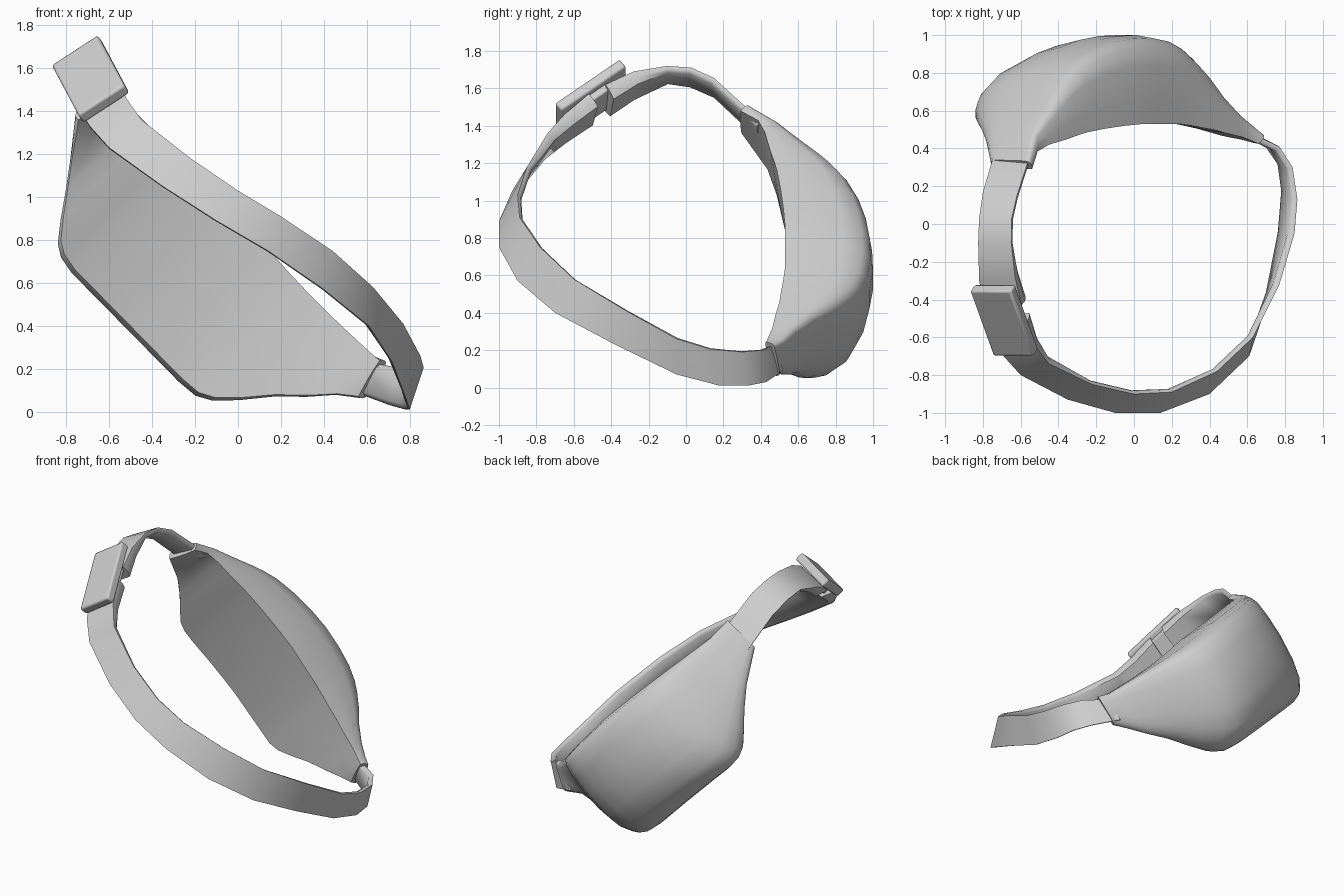
import bpy, bmesh, math
from mathutils import Vector

if "Cube" in bpy.data.objects:
    bpy.data.objects.remove(bpy.data.objects["Cube"])

fabric = bpy.data.materials.new("grey_fabric")
fabric.diffuse_color = (0.62, 0.62, 0.62, 1)
fabric.use_nodes = True
fabric.node_tree.nodes["Principled BSDF"].inputs["Base Color"].default_value = fabric.diffuse_color


def add_object(name, bm, angle=35, bevel=0):
    bmesh.ops.recalc_face_normals(bm, faces=bm.faces)
    mesh = bpy.data.meshes.new(name)
    bm.to_mesh(mesh)
    bm.free()
    ob = bpy.data.objects.new(name, mesh)
    bpy.context.collection.objects.link(ob)
    mesh.materials.append(fabric)
    bpy.ops.object.select_all(action='DESELECT')
    ob.select_set(True)
    bpy.context.view_layer.objects.active = ob
    bpy.ops.object.shade_smooth_by_angle(angle=math.radians(angle))
    if bevel:
        m = ob.modifiers.new("rounded_edges", 'BEVEL')
        m.width, m.segments = bevel, 2
    return ob


def loft(name, rings, **kw):
    """Skin closed rings of equal length and cap both ends."""
    bm = bmesh.new()
    vs = [[bm.verts.new(p) for p in r] for r in rings]
    n = len(rings[0])
    for a, b in zip(vs, vs[1:]):
        for i in range(n):
            bm.faces.new((a[i], a[(i + 1) % n], b[(i + 1) % n], b[i]))
    bm.faces.new(vs[0])
    bm.faces.new(vs[-1])
    return add_object(name, bm, **kw)


# Strap: upper and lower edge of the outer face around the loop
STRAP = [
    ((-.53, .40, 1.42), (-.72, .42, 1.31)), ((-.565, .32, 1.50), (-.75, .34, 1.40)),
    ((-.62, .15, 1.655), (-.80, .17, 1.56)), ((-.648, .03, 1.71), (-.82, .03, 1.62)),
    ((-.65, -.10, 1.72), (-.825, -.10, 1.64)), ((-.63, -.28, 1.69), (-.82, -.30, 1.58)),
    ((-.595, -.43, 1.62), (-.79, -.45, 1.50)), ((-.57, -.52, 1.57), (-.76, -.55, 1.44)),
    ((-.52, -.65, 1.46), (-.69, -.70, 1.33)),
    ((-.45, -.74, 1.36), (-.60, -.80, 1.23)), ((-.22, -.85, 1.18), (-.35, -.93, 1.05)),
    ((0, -.90, 1.03), (-.10, -1.0, .89)), ((.20, -.89, .91), (.14, -1.0, .75)),
    ((.44, -.78, .75), (.40, -.90, .57)), ((.63, -.60, .58), (.61, -.70, .40)),
    ((.77, -.32, .41), (.72, -.38, .23)), ((.85, -.05, .26), (.78, -.05, .07)),
    ((.865, .13, .205), (.80, .18, .01)), ((.84, .30, .19), (.78, .33, .01)),
    ((.77, .41, .20), (.71, .43, .03)), ((.62, .48, .23), (.55, .52, .09))]
THICK = {5: 2.2, 6: 2.8, 7: 2.6, 8: 2.2, 9: 1.6}   # doubled webbing at the buckle
strap = [(Vector(u), Vector(l)) for u, l in STRAP]
rings, inwards = [], []
for i, (u, l) in enumerate(strap):
    a, b = strap[max(i - 1, 0)], strap[min(i + 1, len(strap) - 1)]
    along = (b[0] + b[1]) - (a[0] + a[1])
    w = u - l
    n = -along.cross(w).normalized()
    inwards.append(n)
    k = n * THICK.get(i, 1)
    rings.append([u, l, l + k * .008, l + w * .12 + k * .03,
                  u - w * .08 + k * .032, u + k * .016])
# the webbing is split in two where it meets the buckle
loft("strap_short", rings[:7], angle=50)
loft("strap_long", rings[7:], angle=50)

# Pouch: stations along the tilted top seam
# (offset along seam, inner depth, outer depth, height of section)
STATIONS = [
    (-.56, .385, .50, .385), (-.50, .42, .59, .50), (-.45, .435, .67, .60),
    (-.40, .45, .75, .69), (-.36, .465, .805, .725), (-.30, .485, .87, .74),
    (-.20, .505, .935, .74), (-.10, .52, .975, .74), (0, .53, .995, .74),
    (.10, .53, 1.0, .74), (.20, .53, .98, .74), (.27, .52, .94, .73),
    (.32, .51, .89, .69), (.38, .50, .81, .60), (.45, .48, .695, .475),
    (.53, .46, .59, .36), (.59, .435, .53, .26)]


def pouch_ring(t, yi, yo, w):
    sag = .025 * math.sin(math.pi * t / .64) if t > 0 else 0
    top = Vector((.05 + t - sag * .5, 0, .86 - 1.016 * t - sag * .5))
    down = Vector((-.71, 0, -.70))
    w -= sag * .7
    yb = yi + .13 * w                     # inner depth at the bottom
    d, e = yo - yi, yo - yb
    prof = [(0, yi), (.33 * w, yi + .04 * w), (.67 * w, yi + .085 * w),
            (.97 * w, yb), (w, yb + .13 * e), (w, yb + .3 * e),
            (.97 * w, yb + .52 * e), (.87 * w, yb + .75 * e),
            (.69 * w, yo - .09 * e), (.45 * w, yo), (.25 * w, yo),
            (.11 * w, yo - .03 * d), (.04 * w, yo - .12 * d),
            (.01 * w, yo - .34 * d), (0, yi + .25 * d)]
    return [top + down * s + Vector((0, y, 0)) for s, y in prof]


def cuff_ring(u, l, inward):
    """Flat sleeve mouth that wraps the strap at a pouch end."""
    u, l = Vector(u), Vector(l)
    prof = [(0, .04), (.33, .045), (.67, .045), (.99, .04), (1.02, .025),
            (1.02, .005), (.98, -.012), (.87, -.02), (.69, -.02), (.45, -.02),
            (.25, -.02), (.11, -.018), (.04, -.014), (-.01, -.002), (-.02, .02)]
    return [u + (l - u) * f + inward * h for f, h in prof]


left_cuff = cuff_ring((-.55, .32, 1.505), (-.755, .325, 1.385), inwards[1])
right_cuff = cuff_ring((.685, .455, .235), (.585, .49, .065), inwards[-2])
loft("pouch", [left_cuff] + [pouch_ring(*s) for s in STATIONS] + [right_cuff],
     angle=50)

# Buckle: a slanted plate with a narrower clip body under it
centre = Vector((-.70, -.528, 1.57))
along = Vector((-.125, .345, .235))
across = Vector((.215, 0, .14))
out = along.cross(across).normalized()
if out.z < 0:
    out = -out


def plate(name, length, width, top, bottom, bevel):
    def ring(h):
        return [centre + along * length * i / 2 + across * width * j / 2 + out * h
                for i, j in ((-1, -1), (1, -1), (1, 1), (-1, 1))]
    loft(name, [ring(top), ring(bottom)], angle=40, bevel=bevel)


plate("buckle_plate", 1, 1, 0, -.06, .012)
plate("buckle_clip", .4, .72, -.055, -.10, .008)
